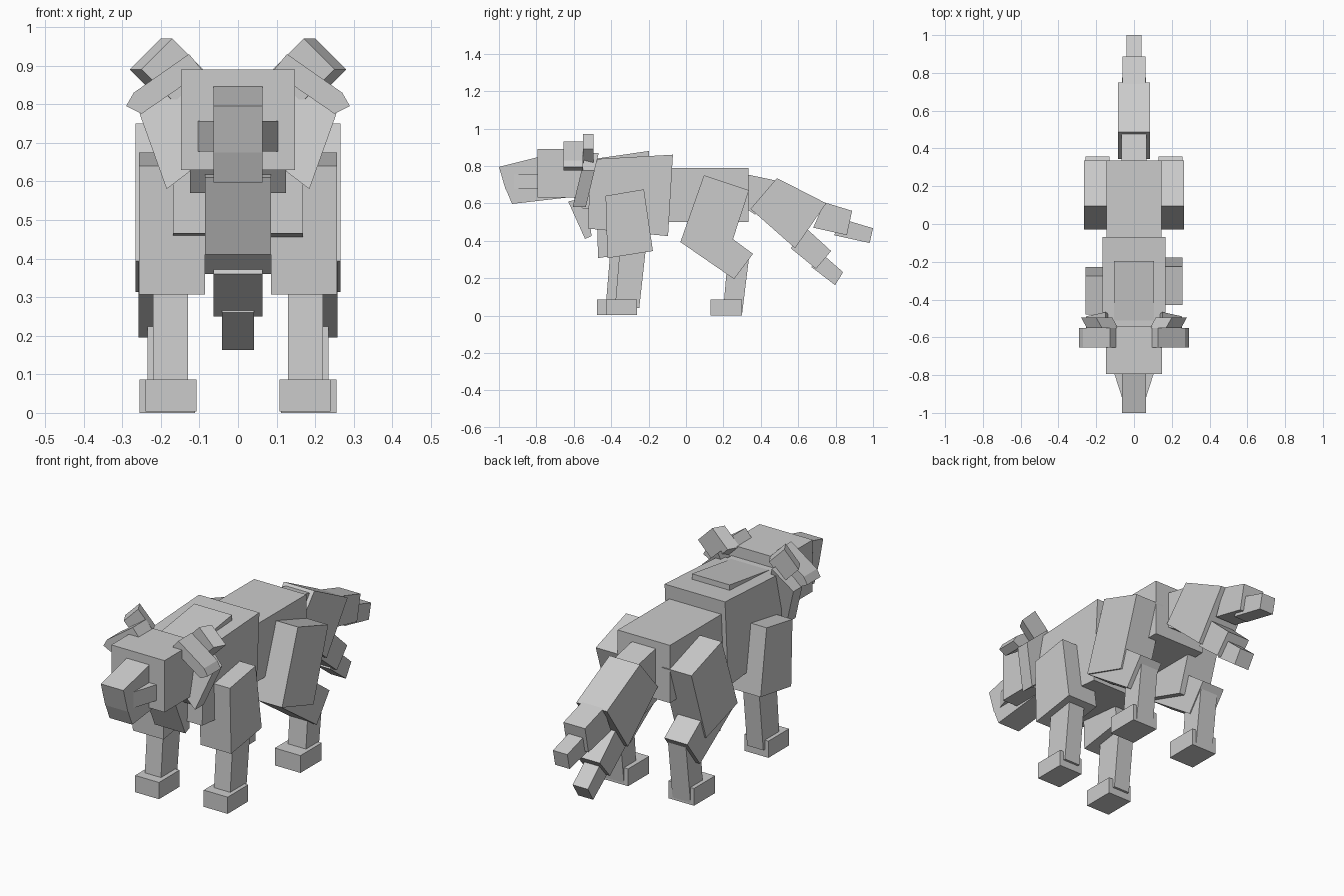
import bpy
import bmesh

cube = bpy.data.objects.get("Cube")
if cube:
    bpy.data.objects.remove(cube, do_unlink=True)

grey = bpy.data.materials.new("plain_grey")
grey.use_nodes = True
grey.diffuse_color = (0.6, 0.6, 0.6, 1)
grey.node_tree.nodes["Principled BSDF"].inputs["Base Color"].default_value = (0.6, 0.6, 0.6, 1)


def prism(name, axis, outline, lo, hi, lean=0.0, skew=0.0):
    """Extrude an outline along an axis; lean shears y by z, skew shears x by y."""
    def place(a, b, t):
        if axis == "x":
            return (t, a, b)
        if axis == "y":
            return (a + skew * (t - lo), t + lean * b, b)
        return (a, b, t)

    bm = bmesh.new()
    ends = [[bm.verts.new(place(a, b, t)) for a, b in outline] for t in (lo, hi)]
    bm.faces.new(ends[0])
    bm.faces.new(ends[1])
    count = len(outline)
    for i in range(count):
        j = (i + 1) % count
        bm.faces.new((ends[0][i], ends[0][j], ends[1][j], ends[1][i]))
    bmesh.ops.recalc_face_normals(bm, faces=bm.faces)
    mesh = bpy.data.meshes.new(name)
    bm.to_mesh(mesh)
    bm.free()
    mesh.materials.append(grey)
    ob = bpy.data.objects.new(name, mesh)
    bpy.context.collection.objects.link(ob)
    return ob


def middle(name, outline, half):
    """Part on the centre line, drawn as a side outline (y, z)."""
    return prism(name, "x", outline, -half, half)


def box(y0, y1, z0, z1):
    return [(y0, z0), (y1, z0), (y1, z1), (y0, z1)]


# Body
middle("chest", [(-.51, .835), (-.07, .86), (-.096, .425), (-.525, .465)], .168)
middle("rear_body", box(-.12, .335, .5, .79), .145)
middle("shoulder_mane", [(-.51, .835), (-.197, .88), (-.197, .82), (-.49, .79)], .105)
middle("neck", [(-.6, .63), (-.55, .57), (-.45, .57), (-.45, .835), (-.58, .835)], .125)
middle("throat_fur", [(-.63, .61), (-.54, .41), (-.505, .425), (-.53, .63)], .085)

# Head
middle("head", box(-.795, -.54, .63, .89), .148)
middle("snout", [(-1, .795), (-.78, .85), (-.78, .675), (-.965, .675)], .063)
middle("lower_jaw", [(-.965, .68), (-.6, .68), (-.6, .635), (-.93, .597)], .063)

# Tail with a split end
middle("tail_base", [(.3, .76), (.49, .72), (.37, .54), (.25, .62)], .066)
middle("tail_middle", [(.486, .735), (.75, .6), (.583, .36), (.345, .57)], .085)
middle("tail_upper_end", [(.74, .605), (.888, .56), (.86, .43), (.68, .47)], .06)
middle("tail_upper_tip", [(.855, .51), (1, .467), (.982, .388), (.79, .43)], .04)
middle("tail_lower_end", [(.65, .46), (.776, .345), (.695, .25), (.56, .36)], .064)
middle("tail_lower_tip", [(.745, .315), (.84, .232), (.797, .163), (.67, .26)], .042)

for side, s in (("left", 1), ("right", -1)):
    def limb(part, outline, inner, outer, shift=0.0):
        pts = [(y + shift, z) for y, z in outline]
        prism(side + "_" + part, "x", pts, s * inner, s * outer)

    def front_shape(part, outline, lo, hi, lean=0.0, skew=0.0):
        pts = [(s * x, z) for x, z in outline]
        prism(side + "_" + part, "y", pts, lo, hi, lean, s * skew)

    # Cheeks, collar fur and ears
    cheek = [(.03, -.79), (.105, -.79), (.06, -.93), (.03, -.93)]
    prism(side + "_muzzle_cheek", "z", [(s * x, y) for x, y in cheek], .677, .757)
    front_shape("collar_fur", [(.255, .775), (.185, .58), (.08, .66), (.15, .87)],
                -.745, -.675, lean=.24)
    front_shape("ear", [(.085, .885), (.17, .97), (.25, .89), (.165, .805)],
                -.55, -.495, skew=.55)
    front_shape("ear_fold", [(.127, .93), (.27, .83), (.29, .795), (.25, .775), (.09, .885)],
                -.655, -.55)

    # Front leg, the right one a little further forward
    step = 0.0 if s > 0 else -.05
    limb("front_upper_leg", [(-.43, .64), (-.225, .675), (-.177, .345), (-.42, .307)],
         .085, .256, step)
    limb("front_lower_leg", [(-.35, .4), (-.21, .4), (-.25, .04), (-.38, .04)],
         .13, .22, step)
    limb("front_foot", box(-.425, -.262, .003, .087), .107, .24, step)

    # Hind leg
    limb("thigh", [(.096, .75), (.337, .67), (.22, .313), (-.03, .393)], .1, .266)
    limb("shin", [(-.03, .393), (.257, .195), (.358, .33), (.1, .52)], .13, .258)
    limb("hind_lower_leg", [(.22, .27), (.337, .31), (.3, .01), (.2, .04)], .135, .235)
    limb("hind_foot", box(.132, .3, 0, .087), .112, .255)
